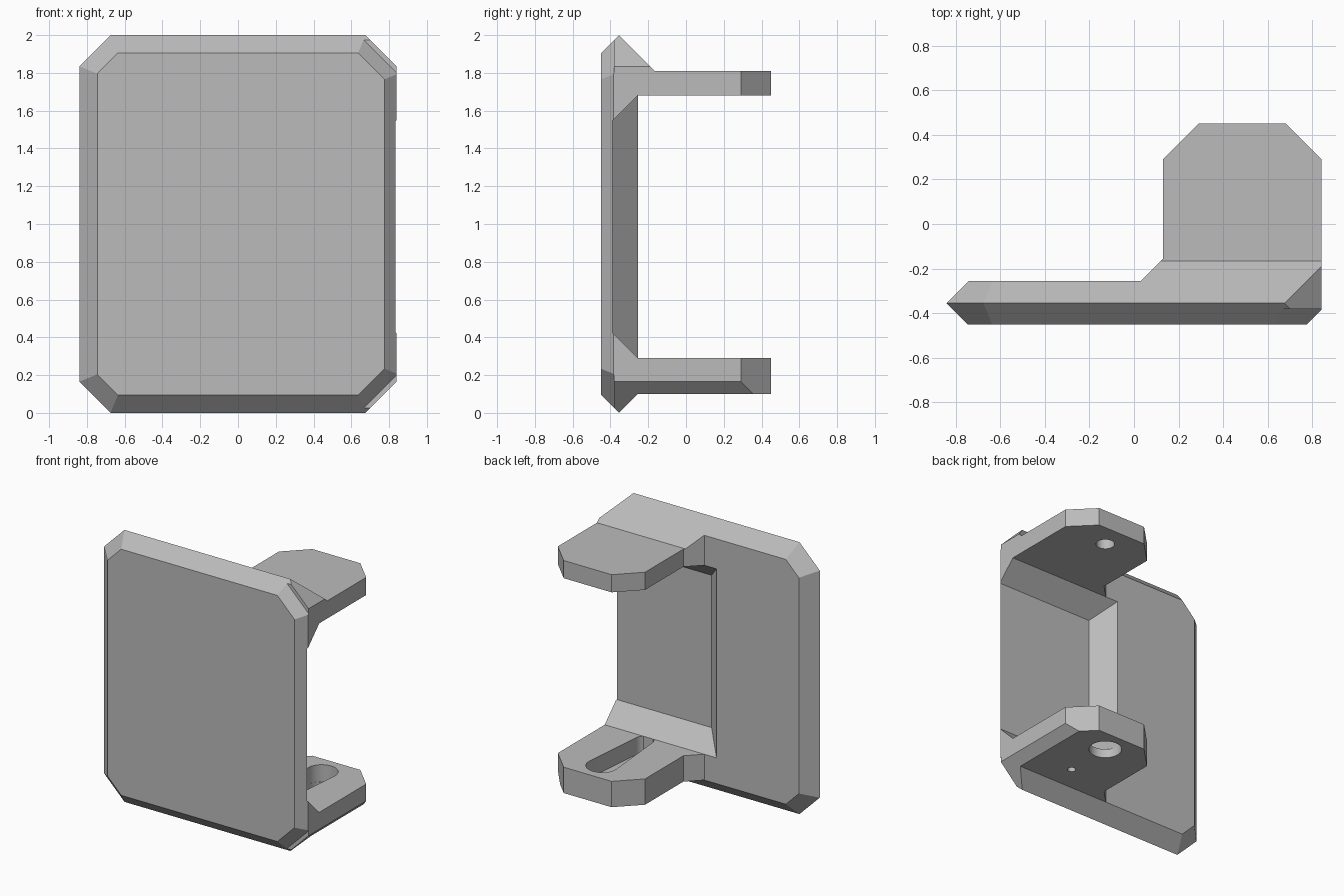
import bpy
import bmesh
from math import pi, sin, cos
from mathutils import Vector

cube = bpy.data.objects.get("Cube")
if cube:
    bpy.data.objects.remove(cube)

grey = bpy.data.materials.new("plain grey")
grey.use_nodes = True
COLOUR = (0.5, 0.5, 0.5, 1)
grey.diffuse_color = COLOUR
grey.node_tree.nodes["Principled BSDF"].inputs["Base Color"].default_value = COLOUR


def finish(bm, name):
    bmesh.ops.recalc_face_normals(bm, faces=bm.faces[:])
    mesh = bpy.data.meshes.new(name)
    bm.to_mesh(mesh)
    bm.free()
    mesh.materials.append(grey)
    obj = bpy.data.objects.new(name, mesh)
    bpy.context.collection.objects.link(obj)
    return obj


def prism(name, points, axis, low, high):
    """Extrude a 2D polygon along an axis, from low to high."""
    place = {"x": lambda a, b, t: (t, a, b),
             "y": lambda a, b, t: (a, t, b),
             "z": lambda a, b, t: (a, b, t)}[axis]
    bm = bmesh.new()
    face = bm.faces.new([bm.verts.new(place(a, b, low)) for a, b in points])
    new = bmesh.ops.extrude_face_region(bm, geom=[face])["geom"]
    shift = Vector(place(0, 0, high - low))
    bmesh.ops.translate(bm, vec=shift, verts=[v for v in new if isinstance(v, bmesh.types.BMVert)])
    return finish(bm, name)


def carve(obj, cutter, operation="DIFFERENCE"):
    """Apply a boolean and throw the cutter away."""
    cutter.hide_render = True
    mod = obj.modifiers.new("carve", "BOOLEAN")
    mod.operation = operation
    mod.solver = "EXACT"
    mod.object = cutter
    bpy.ops.object.select_all(action="DESELECT")
    bpy.context.view_layer.objects.active = obj
    obj.select_set(True)
    bpy.ops.object.modifier_apply(modifier=mod.name)
    bpy.data.objects.remove(cutter)


def arc(x, y, r, start, end, n=24):
    steps = [start + (end - start) * i / n for i in range(n + 1)]
    return [(x + r * cos(t), y + r * sin(t)) for t in steps]


def drill(obj, x, y, r, low, high):
    carve(obj, prism("drill", arc(x, y, r, 0, 2 * pi, 40)[:-1], "z", low, high))


# Back plate: a block with every rim edge and corner bevelled to a ridge
RIDGE = -0.355
bm = bmesh.new()
bmesh.ops.create_cube(bm, size=1)
for v in bm.verts:
    v.co = (v.co.x * 4, -0.45 if v.co.y < 0 else -0.255, v.co.z * 4 + 1)


def clip(normal, distance):
    n = Vector(normal)
    cut = bmesh.ops.bisect_plane(bm, geom=bm.verts[:] + bm.edges[:] + bm.faces[:],
                                 plane_co=n * distance / n.length_squared,
                                 plane_no=n, clear_outer=True)["geom_cut"]
    edges = [e for e in cut if isinstance(e, bmesh.types.BMEdge)]
    if edges:
        bmesh.ops.edgenet_fill(bm, edges=edges)


diagonal = 0.5 ** 0.5
rim = [(1, 0, 0.87), (-1, 0, 0.84), (0, 1, 2), (0, -1, 0)]
rim += [(sx * diagonal, diagonal, 2.675 * diagonal) for sx in (1, -1)]
rim += [(sx * diagonal, -diagonal, 0.675 * diagonal) for sx in (1, -1)]
for nx, nz, d in rim:
    for side in (1, -1):
        clip((nx, side, nz), d + side * RIDGE)
clip((1, 0, 0), 0.84)
back_plate = finish(bm, "back_plate")

# Sloped pocket between the arms, open on the model's left
bm = bmesh.new()
for y, x, bottom, top in ((-0.39, 0.065, 0.425, 1.545), (-0.155, -0.17, 0.19, 1.78)):
    for px in (x, 1):
        for pz in (bottom, top):
            bm.verts.new((px, y, pz))
bmesh.ops.convex_hull(bm, input=bm.verts[:])
carve(back_plate, finish(bm, "pocket_cutter"))

# Arms: one plan outline, each trimmed by its own side profile
PLAN = [(0.84, -0.38), (0.84, 0.29), (0.68, 0.45), (0.29, 0.45),
        (0.13, 0.29), (0.13, -0.155), (-0.095, -0.38)]
CORNERS = [(-1, -1), (-0.325, -1), (1.675, 1), (-0.325, 3), (-1, 3)]
UPPER = [(-0.5, 1.855), (-0.5, 1.435), (-0.255, 1.68), (0.6, 1.68),
         (0.6, 1.81), (-0.165, 1.81), (RIDGE, 2)]
LOWER = [(-0.5, 0.145), (RIDGE, 0), (-0.255, 0.1), (0.6, 0.1),
         (0.6, 0.29), (-0.255, 0.29), (-0.5, 0.535)]


def arm(name, profile):
    obj = prism(name, PLAN, "z", -0.5, 2.5)
    carve(obj, prism("profile_cutter", profile, "x", -1, 1.5), "INTERSECT")
    carve(obj, prism("corner_cutter", CORNERS, "y", -1, 1), "INTERSECT")
    return obj


upper_arm = arm("upper_arm", UPPER)
lower_arm = arm("lower_arm", LOWER)

# Blind hole above; tapered slot, through hole and pin hole below
HOLE_X, HOLE_Y = 0.485, 0.28
drill(upper_arm, HOLE_X, HOLE_Y, 0.062, 1.6, 1.76)
slot = arc(HOLE_X, HOLE_Y, 0.11, 0, pi) + arc(HOLE_X, -0.2, 0.068, pi, 2 * pi)
carve(lower_arm, prism("slot_cutter", slot, "z", 0.165, 0.7))
drill(lower_arm, HOLE_X, HOLE_Y, 0.109, -0.1, 0.2)
drill(lower_arm, HOLE_X, -0.07, 0.027, -0.1, 0.2)

# Smooth only the round walls
for obj in (back_plate, upper_arm, lower_arm):
    bpy.ops.object.select_all(action="DESELECT")
    bpy.context.view_layer.objects.active = obj
    obj.select_set(True)
    bpy.ops.object.shade_smooth_by_angle(angle=pi / 9)
